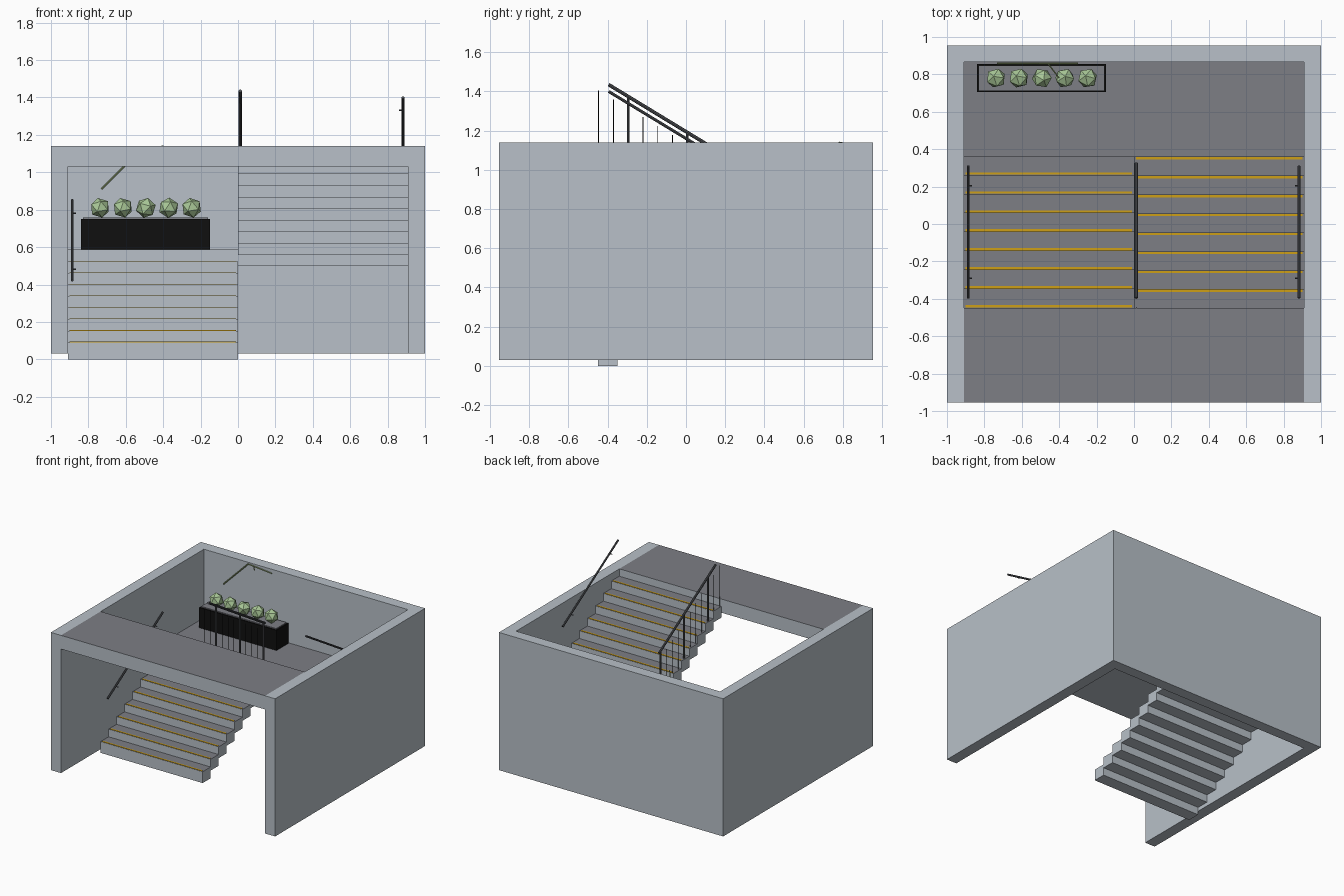
import bpy, bmesh, math, random
from mathutils import Vector

if "Cube" in bpy.data.objects:
    bpy.data.objects.remove(bpy.data.objects["Cube"])

random.seed(4)


def material(name, rgb):
    m = bpy.data.materials.new(name)
    m.diffuse_color = (*rgb, 1)
    m.use_nodes = True
    m.node_tree.nodes["Principled BSDF"].inputs["Base Color"].default_value = m.diffuse_color
    return m


CONCRETE = material("pale_concrete", (0.48, 0.53, 0.58))
TREAD = material("dark_floor", (0.205, 0.21, 0.235))
YELLOW = material("yellow_nosing", (0.62, 0.35, 0.008))
STEEL = material("dark_steel", (0.085, 0.09, 0.1))
BLACK = material("black", (0.005, 0.005, 0.005))
GREEN = material("leaf_green", (0.40, 0.58, 0.31))
STEM = material("stem_green", (0.22, 0.29, 0.13))


def finish(name, bm, *mats):
    me = bpy.data.meshes.new(name)
    bm.normal_update()
    bm.to_mesh(me)
    bm.free()
    for m in mats:
        me.materials.append(m)
    ob = bpy.data.objects.new(name, me)
    bpy.context.collection.objects.link(ob)
    return ob


def box(name, x, y, z, mat, top=None):
    """Box from (min, max) ranges; upward faces may get a second material."""
    bm = bmesh.new()
    bmesh.ops.create_cube(bm, size=1)
    for v in bm.verts:
        v.co = [r[0] if c < 0 else r[1] for c, r in zip(v.co, (x, y, z))]
    bm.normal_update()
    if top:
        for f in bm.faces:
            f.material_index = int(f.normal.z > 0.5)
    return finish(name, bm, mat, *([top] if top else []))


def rod(name, a, b, r, mat, sides=8):
    a, b = Vector(a), Vector(b)
    d = b - a
    bm = bmesh.new()
    bmesh.ops.create_cone(bm, cap_ends=True, segments=sides, radius1=r, radius2=r, depth=d.length)
    rot = d.to_track_quat('Z', 'Y')
    for v in bm.verts:
        v.co = rot @ v.co + (a + b) / 2
    return finish(name, bm, mat)


# Dimensions
W, D, TOP, IN = 1.0, 0.955, 1.14, 0.91
BACK, FRONT = 0.362, -0.45           # ends of the flights
RUN, RISE, MID = (BACK - FRONT) / 8, 0.0617, 0.587

# Walls
for s, side in ((-1, "left"), (1, "right")):
    box(side + "_wall", sorted((s * W, s * IN)), (-D, D), (0.03, TOP), CONCRETE)
box("back_wall", (-IN, IN), (0.865, D), (0.03, TOP), CONCRETE)

# Landings
box("middle_landing", (-IN, IN), (BACK, 0.865), (0.50, MID), CONCRETE, TREAD)
box("upper_landing", (-IN, IN), (-D, FRONT), (1.03, TOP), CONCRETE, TREAD)

# Two flights of steps with yellow nosing strips
for i in range(8):
    y, z = FRONT + i * RUN, 0.091 + i * RISE
    box("lower_step", (-IN, 0), (y, y + RUN), (z - 0.091, z), CONCRETE, TREAD)
    box("lower_nosing", (-0.9, -0.01), (y + 0.003, y + 0.016), (z, z + 0.003), YELLOW)
    y, z = BACK - i * RUN, MID + (i + 1) * RISE
    box("upper_step", (0, IN), (y - RUN, y), (z - 0.091, z), CONCRETE, TREAD)
    box("upper_nosing", (0.01, 0.9), (y - 0.016, y - 0.003), (z, z + 0.003), YELLOW)

# Wall handrails with brackets
SLOPE = RISE / RUN
for side, x, z0, up in (("left", -0.886, 0.422, 1), ("right", 0.882, 1.40, -1)):
    def rail_z(y):
        return z0 + up * SLOPE * (y + 0.395)
    rod(side + "_handrail", (x, -0.395, rail_z(-0.395)), (x, 0.31, rail_z(0.31)), 0.0075, STEEL)
    for y in (-0.29, 0.205):
        z = rail_z(y) - 0.005
        rod(side + "_bracket", (x, y, z), (x + 0.02 * up, y, z), 0.004, STEEL, 6)


# Centre balustrade: rail, posts and thin balusters
def centre_z(y):
    return 1.435 - SLOPE * (y + 0.395)


def tread_z(y):
    n = math.floor((BACK - y) / RUN) + 1
    return MID + RISE * min(8, n)


rod("centre_handrail", (0.012, -0.395, centre_z(-0.395)), (0.012, 0.325, centre_z(0.325)), 0.009, STEEL)
for k in range(-2, 9):
    y = -0.295 + k * 0.0755
    if k % 4 == 0:
        rod("centre_post", (0.012, y, tread_z(y)), (0.012, y, centre_z(y)), 0.007, STEEL)
    else:
        rod("baluster", (0.012, y, tread_z(y)), (0.012, y, centre_z(y) - 0.06), 0.002, BLACK, 4)

# Planter with soil and faceted shrubs
box("planter", (-0.84, -0.15), (0.705, 0.855), (MID, 0.75), BLACK)
box("soil", (-0.83, -0.16), (0.715, 0.845), (0.75, 0.758), TREAD)
for i in range(5):
    bm = bmesh.new()
    bmesh.ops.create_icosphere(bm, subdivisions=1, radius=0.055)
    ob = finish("shrub", bm, GREEN)
    ob.location = (-0.738 + i * 0.1225, 0.78, 0.81)
    ob.rotation_euler = [random.uniform(-0.3, 0.3) for _ in range(3)]

# Thin climbing stem on the back wall
path = [(-0.73, 0.858, 0.91), (-0.51, 0.858, 1.13), (-0.30, 0.858, 1.11)]
for a, b in zip(path, path[1:]):
    rod("climbing_stem", a, b, 0.005, STEM, 6)
rod("stem_twig", (-0.46, 0.858, 1.125), (-0.40, 0.78, 1.14), 0.004, STEM, 6)
